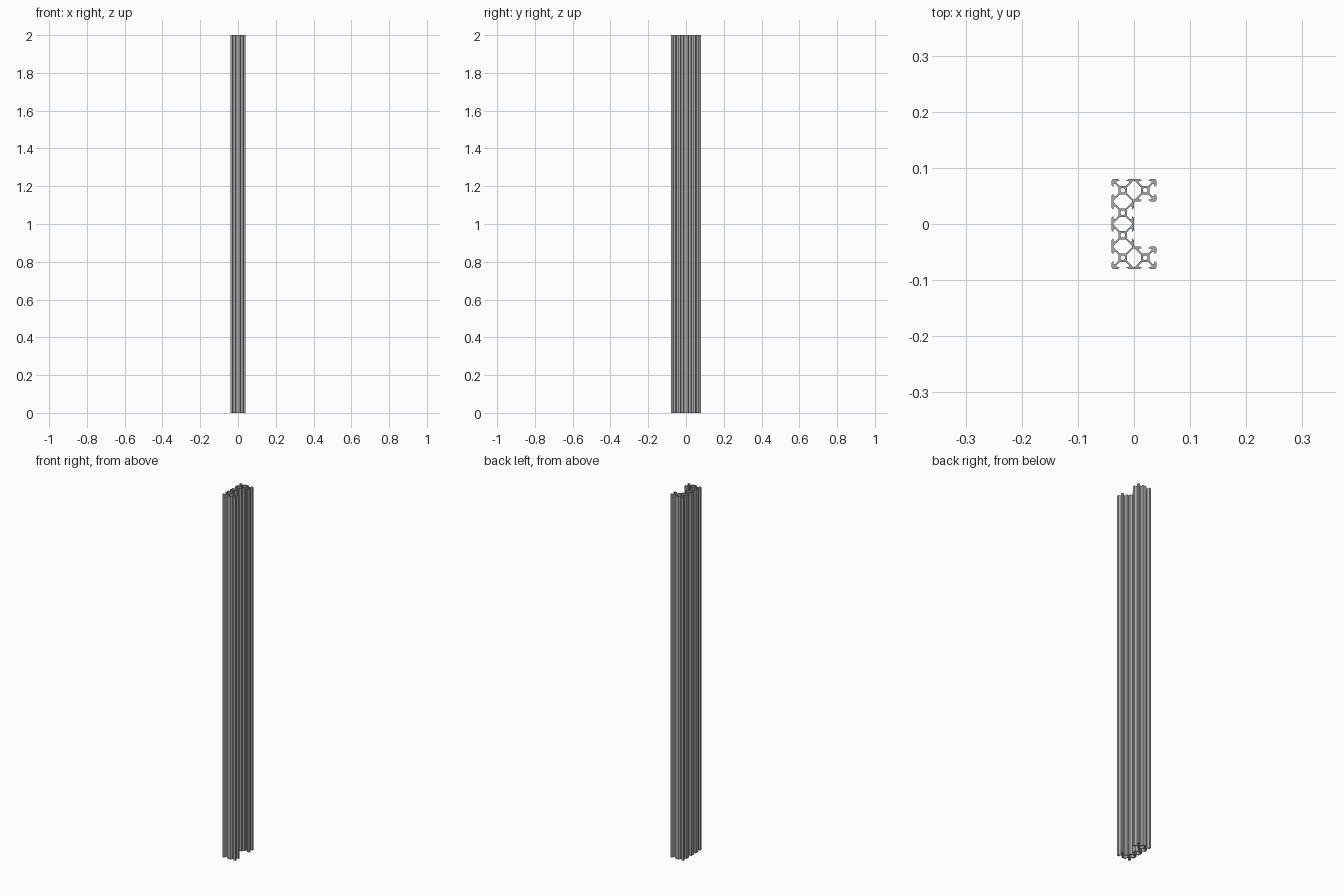
import bpy, bmesh, math

cube = bpy.data.objects.get("Cube")
if cube:
    bpy.data.objects.remove(cube, do_unlink=True)

MM = 0.002        # one millimetre in model units
LENGTH = 1000     # beam length in millimetres
PITCH = 20        # spacing of the slot cells
BORE = 2.1        # radius of the round channel in each hub

# Half outlines of one cell quadrant, seen from the x side
SLOT = [(3.9, 2.84), (6.56, 5.5), (8.2, 5.5), (8.2, 3.1), (8.52, 3.1), (10, 4.58)]
JOINT = [(3.9, 2.84), (9.26, 8.2), (10, 8.2)]
ROUNDED = [(10, 8.5), (9.56, 9.56), (8.5, 10)]
SHARP = [(10, 10)]

# C-shaped arrangement of cells: a spine of four and two flanges
cells = {(-1, row) for row in (-3, -1, 1, 3)} | {(1, -3), (1, 3)}


def swap(points):
    return [(y, x) for x, y in reversed(points)]


def add_face(bm, points, cx, cy):
    bm.faces.new([bm.verts.new((cx + x, cy + y, 0)) for x, y in points])


def add_hub(bm, cx, cy):
    """Octagonal hub around a round bore, one face per side."""
    a, b = JOINT[0]
    ring = [(a, -b), (a, b), (b, a), (-b, a), (-a, b), (-a, -b), (-b, -a), (b, -a)]
    for i, start in enumerate(ring):
        end = ring[(i + 1) % len(ring)]
        t0 = math.atan2(start[1], start[0])
        span = (math.atan2(end[1], end[0]) - t0) % math.tau
        steps = 4 if span > 1 else 2
        arc = [t0 + span * k / steps for k in range(steps, -1, -1)]
        add_face(bm, [start, end] + [(BORE * math.cos(t), BORE * math.sin(t)) for t in arc], cx, cy)


def add_arm(bm, col, row, sx, sy):
    """Diagonal web with its slot lips, or walls shared with a neighbour."""
    joined_x = (col + 2 * sx, row) in cells
    joined_y = (col, row + 2 * sy) in cells
    outline = list(JOINT if joined_x else SLOT)
    outline += SHARP if joined_x or joined_y else ROUNDED
    outline += swap(JOINT if joined_y else SLOT)
    add_face(bm, [(x * sx, y * sy) for x, y in outline], col * PITCH / 2, row * PITCH / 2)


# Cross-section
bm = bmesh.new()
for col, row in sorted(cells):
    add_hub(bm, col * PITCH / 2, row * PITCH / 2)
    for sx in (-1, 1):
        for sy in (-1, 1):
            add_arm(bm, col, row, sx, sy)
bmesh.ops.remove_doubles(bm, verts=bm.verts[:], dist=0.01)
bmesh.ops.recalc_face_normals(bm, faces=bm.faces[:])

# Extrude the section to full length
result = bmesh.ops.extrude_face_region(bm, geom=bm.faces[:], use_keep_orig=True)
top = [v for v in result["geom"] if isinstance(v, bmesh.types.BMVert)]
bmesh.ops.translate(bm, verts=top, vec=(0, 0, LENGTH))
bmesh.ops.scale(bm, verts=bm.verts[:], vec=(MM, MM, MM))
bmesh.ops.recalc_face_normals(bm, faces=bm.faces[:])

mesh = bpy.data.meshes.new("slotted_channel_beam")
bm.to_mesh(mesh)
bm.free()
beam = bpy.data.objects.new("slotted_channel_beam", mesh)
bpy.context.collection.objects.link(beam)

# Plain aluminium grey
color = (0.4, 0.4, 0.4, 1)
mat = bpy.data.materials.new("aluminium_grey")
mat.use_nodes = True
mat.diffuse_color = color
mat.node_tree.nodes["Principled BSDF"].inputs["Base Color"].default_value = color
mesh.materials.append(mat)
